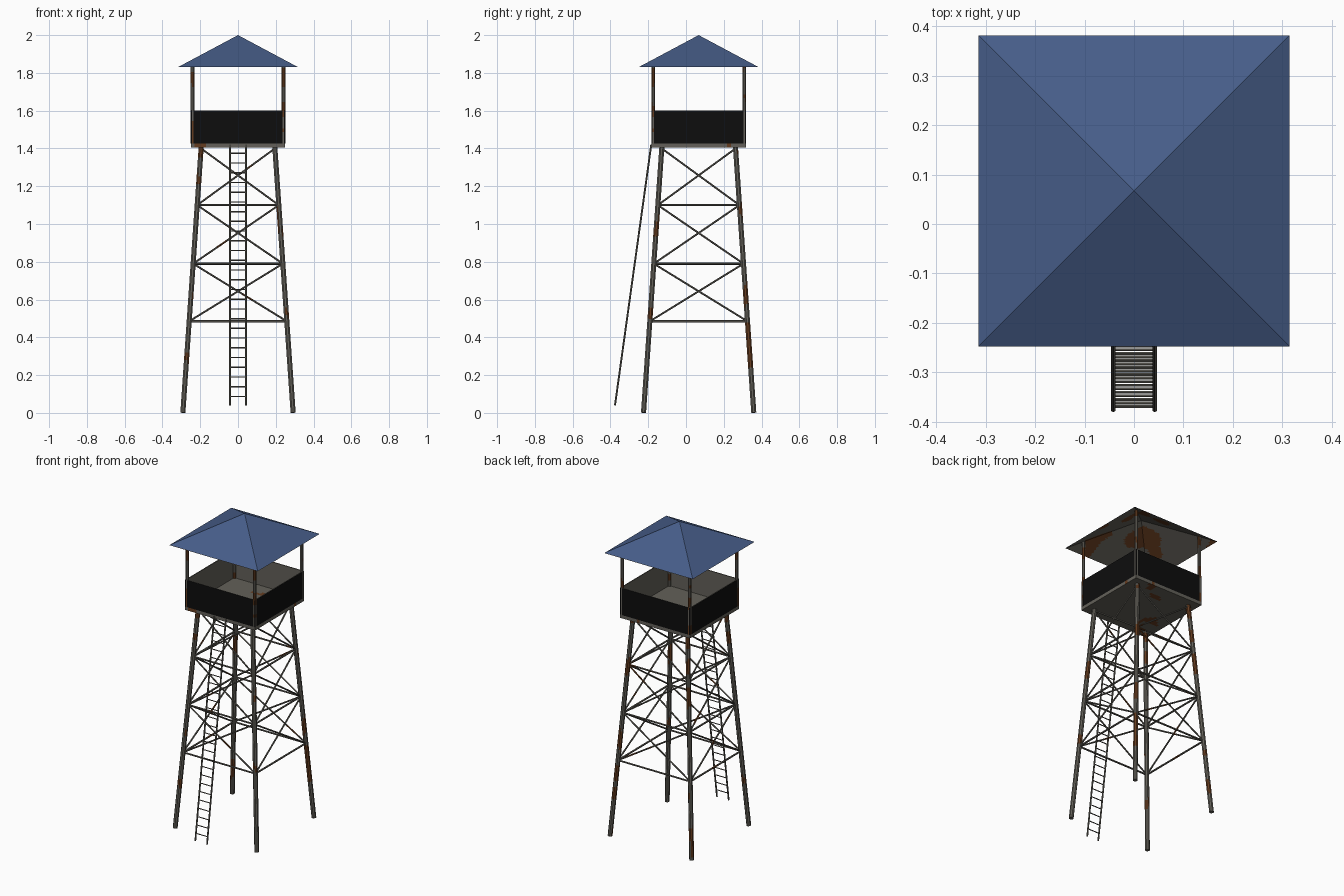
import bpy, bmesh, math
from mathutils import Vector, noise

if "Cube" in bpy.data.objects:
    bpy.data.objects.remove(bpy.data.objects["Cube"])

CY = 0.067                       # tower centre in y
SIGNS = [(-1, -1), (1, -1), (1, 1), (-1, 1)]


def material(name, rgb):
    m = bpy.data.materials.new(name)
    m.diffuse_color = (*rgb, 1)
    m.use_nodes = True
    m.node_tree.nodes["Principled BSDF"].inputs["Base Color"].default_value = m.diffuse_color
    return m


STEEL = material("weathered grey steel", (0.125, 0.118, 0.1))
RUST = material("brown rust", (0.13, 0.045, 0.014))
BLACK = material("black panel", (0.004, 0.004, 0.004))
BLUE = material("blue roof paint", (0.062, 0.11, 0.25))


def finish(bm, name, mats, rust_freq=None, limit=0.3):
    """Turn a bmesh into an object, spotting rust by a noise rule."""
    bm.normal_update()
    if rust_freq:
        for f in bm.faces:
            p = f.calc_center_median()
            if f.material_index == 0 and noise.noise(p * rust_freq + Vector((3.3, 7.7, 1.9))) > limit:
                f.material_index = 1
    me = bpy.data.meshes.new(name)
    bm.to_mesh(me)
    bm.free()
    for m in mats:
        me.materials.append(m)
    ob = bpy.data.objects.new(name, me)
    bpy.context.collection.objects.link(ob)
    return ob


def tube(bm, a, b, r, sides=8, step=10.0):
    """Capped bar from a to b, cut into rings so that rust can be spotted."""
    a, b = Vector(a), Vector(b)
    d = b - a
    q = d.to_track_quat('Z', 'Y')
    n = max(1, round(d.length / step))
    rings = []
    for i in range(n + 1):
        c = a + d * (i / n)
        rings.append([bm.verts.new(c + q @ Vector((r * math.cos(t), r * math.sin(t), 0)))
                      for t in (2 * math.pi * (k + 0.5) / sides for k in range(sides))])
    for lo, hi in zip(rings, rings[1:]):
        for k in range(sides):
            j = (k + 1) % sides
            bm.faces.new((lo[k], lo[j], hi[j], hi[k]))
    bm.faces.new(rings[0][::-1])
    bm.faces.new(rings[-1])


def box(bm, lo, hi):
    vs = bmesh.ops.create_cube(bm, size=1)["verts"]
    for v in vs:
        v.co = Vector([(l + h) / 2 + c * (h - l) for l, h, c in zip(lo, hi, v.co)])


def leg_point(s, z):
    w = 0.292 + (0.195 - 0.292) * z / 1.405
    return Vector((s[0] * w, CY + s[1] * w, z))


# legs
bm = bmesh.new()
for s in SIGNS:
    tube(bm, leg_point(s, 0.001), leg_point(s, 1.41), 0.0145, 8, 0.02)
finish(bm, "tower_legs", [STEEL, RUST], 9, 0.27)

# horizontal and crossed braces on all four sides
bm = bmesh.new()
levels = [0.485, 0.79, 1.10, 1.40]
for i, s in enumerate(SIGNS):
    t = SIGNS[(i + 1) % 4]
    for z in levels[:3]:
        tube(bm, leg_point(s, z), leg_point(t, z), 0.006, 6, 0.03)
    for z0, z1 in zip(levels, levels[1:]):
        tube(bm, leg_point(s, z0), leg_point(t, z1), 0.005, 6, 0.03)
        tube(bm, leg_point(t, z0), leg_point(s, z1), 0.005, 6, 0.03)
finish(bm, "cross_braces", [STEEL, RUST], 9, 0.4)

# ladder
bm = bmesh.new()
bot, top = Vector((0, -0.376, 0.04)), Vector((0, -0.184, 1.42))
side = Vector((0.042, 0, 0))
for k in (-1, 1):
    tube(bm, bot + side * k, top + side * k, 0.005, 6)
for i in range(26):
    p = bot.lerp(top, (0.047 + i * 0.0515) / 1.38)
    tube(bm, p - side, p + side, 0.0033, 6)
finish(bm, "ladder", [STEEL])

# platform floor
bm = bmesh.new()
H = 0.25
box(bm, (-H, CY - H, 1.405), (H, CY + H, 1.426))
bmesh.ops.subdivide_edges(bm, edges=[e for e in bm.edges if e.calc_length() > 0.1],
                          cuts=24, use_grid_fill=True)
finish(bm, "platform_floor", [STEEL, RUST], 11, 0.42)

# cabin walls: steel inside, black outside
bm = bmesh.new()
T = 0.006
box(bm, (-H, CY - H, 1.426), (H, CY - H + T, 1.6))
box(bm, (-H, CY + H - T, 1.426), (H, CY + H, 1.6))
for s in (-1, 1):
    x0, x1 = sorted((s * H, s * (H - T)))
    box(bm, (x0, CY - H + T, 1.426), (x1, CY + H - T, 1.6))
bm.normal_update()
for f in bm.faces:
    c = f.calc_center_median() - Vector((0, CY, 0))
    if max(abs(c.x), abs(c.y)) > H - 0.0005:
        f.material_index = 1
finish(bm, "cabin_walls", [STEEL, BLACK])

# roof posts
bm = bmesh.new()
for sx, sy in SIGNS:
    x, y = sx * 0.2405, CY + sy * 0.2405
    tube(bm, (x, y, 1.426), (x, y, 1.866), 0.0105, 8, 0.02)
finish(bm, "roof_posts", [STEEL, RUST], 12, 0.15)

# roof: painted pyramid on top, bare steel lining underneath
R = 0.315


def pyramid(bm, half, z, apex, flip):
    tip = bm.verts.new((0, CY, apex))
    c = [bm.verts.new((sx * half, CY + sy * half, z)) for sx, sy in SIGNS]
    for i in range(4):
        f = [c[i], c[(i + 1) % 4], tip]
        bm.faces.new(f[::-1] if flip else f)
    return c


bm = bmesh.new()
pyramid(bm, R, 1.832, 2.0, False)
finish(bm, "roof_top", [BLUE])

bm = bmesh.new()
pyramid(bm, R, 1.83, 1.995, True)
bmesh.ops.subdivide_edges(bm, edges=bm.edges[:], cuts=30, use_grid_fill=True)
finish(bm, "roof_lining", [STEEL, RUST], 7, 0.22)
